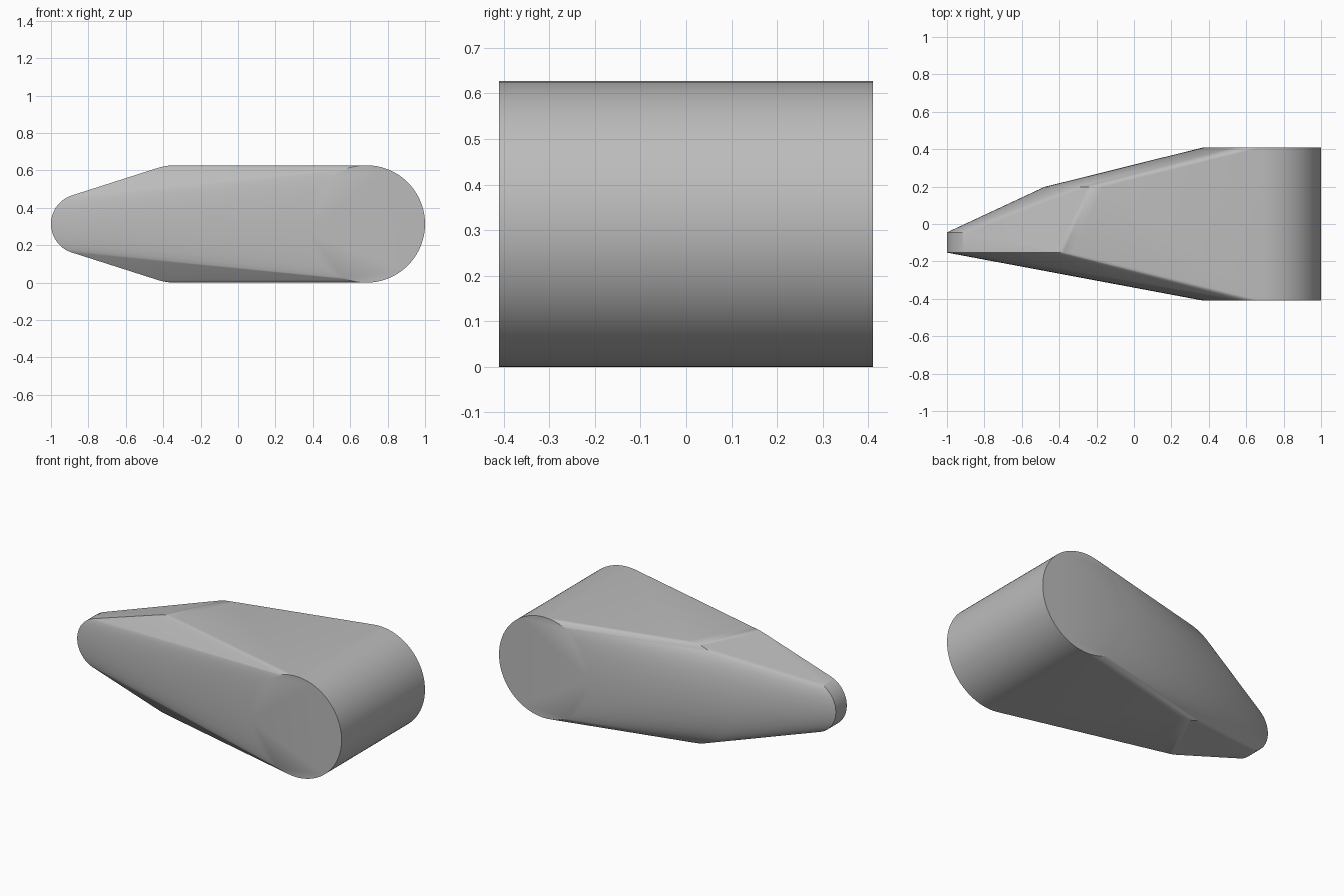
import bpy, bmesh, math

cube = bpy.data.objects.get("Cube")
if cube:
    bpy.data.objects.remove(cube, do_unlink=True)

SEGMENTS = 96
BIG = 0.3137      # radius of the wide end and the middle
SMALL = 0.16      # radius of the narrow tip
MID_Z = BIG


def add_disc(bm, x, y, radius):
    """Ring of points facing along y."""
    for i in range(SEGMENTS):
        a = math.tau * i / SEGMENTS
        bm.verts.new((x + radius * math.cos(a), y, MID_Z + radius * math.sin(a)))


grey = bpy.data.materials.new("plain grey")
grey.use_nodes = True
colour = (0.5, 0.5, 0.5, 1)
grey.diffuse_color = colour
grey.node_tree.nodes["Principled BSDF"].inputs["Base Color"].default_value = colour

# Tapered body: a skin stretched over wide end, slanted middle and narrow tip
discs = [
    (1 - BIG, -0.41, BIG), (1 - BIG, 0.41, BIG),
    (-0.336, -0.153, BIG), (-0.166, 0.198, BIG),
    (SMALL - 1, -0.153, SMALL), (SMALL - 1, -0.045, SMALL),
]
bm = bmesh.new()
for disc in discs:
    add_disc(bm, *disc)
hull = bmesh.ops.convex_hull(bm, input=bm.verts)
loose = {v for v in hull["geom_interior"] + hull["geom_unused"]
         if isinstance(v, bmesh.types.BMVert)}
bmesh.ops.delete(bm, geom=list(loose), context='VERTS')
# Merge the flat areas into single faces
bmesh.ops.dissolve_limit(bm, angle_limit=math.radians(0.2),
                         verts=bm.verts, edges=bm.edges)
bmesh.ops.recalc_face_normals(bm, faces=bm.faces)

mesh = bpy.data.meshes.new("tapered_body")
bm.to_mesh(mesh)
bm.free()
mesh.materials.append(grey)
body = bpy.data.objects.new("tapered_body", mesh)
bpy.context.collection.objects.link(body)

# Smooth sides with sharp cap rims
bpy.ops.object.select_all(action='DESELECT')
body.select_set(True)
bpy.context.view_layer.objects.active = body
bpy.ops.object.shade_smooth_by_angle(angle=math.radians(30))
